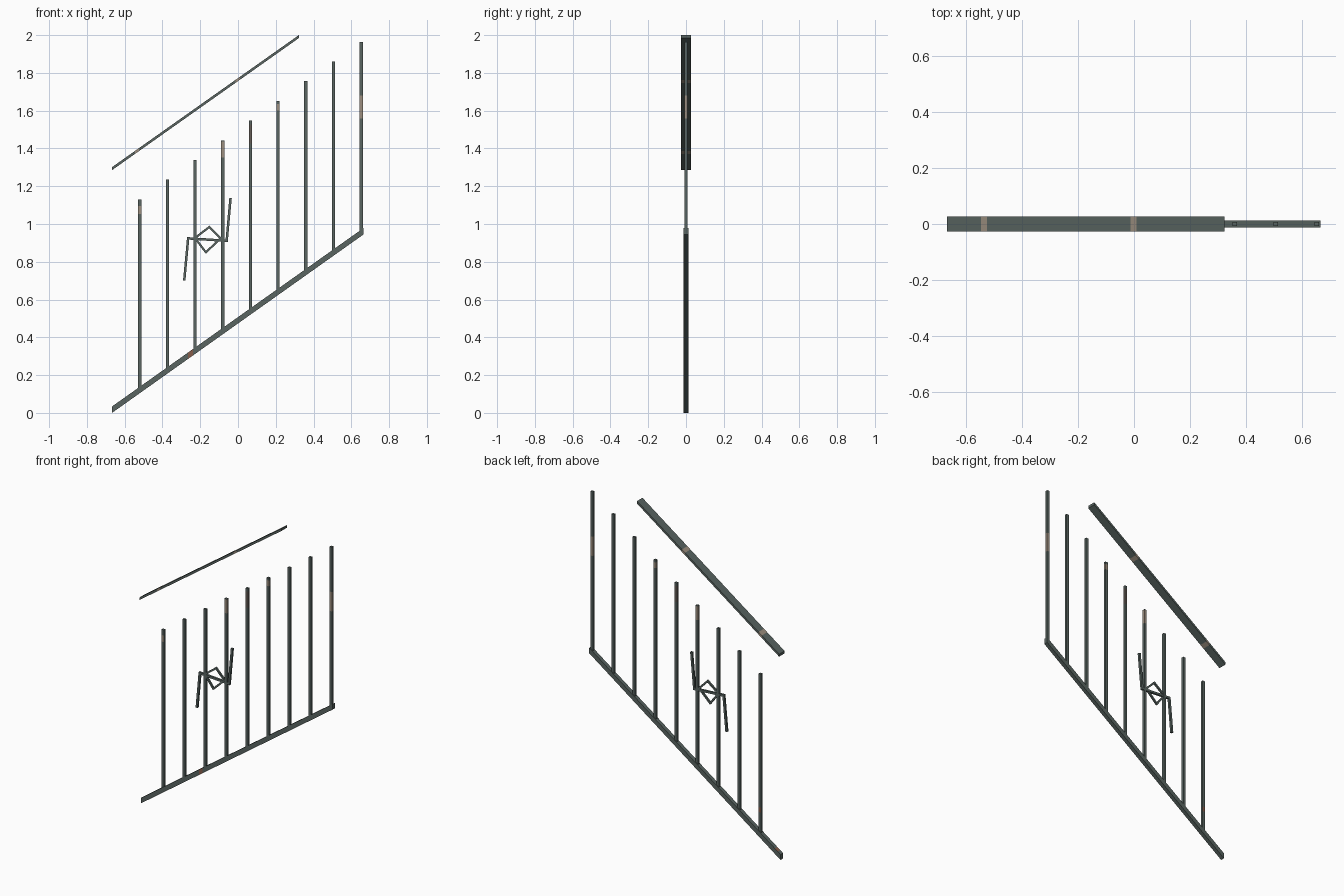
import bpy, bmesh
from mathutils import Vector

if "Cube" in bpy.data.objects:
    bpy.data.objects.remove(bpy.data.objects["Cube"])


def material(name, rgb):
    m = bpy.data.materials.new(name)
    m.diffuse_color = (*rgb, 1)
    m.use_nodes = True
    m.node_tree.nodes["Principled BSDF"].inputs["Base Color"].default_value = m.diffuse_color
    return m


MATS = [material("weathered grey iron", (0.100, 0.130, 0.121)),
        material("bare tan metal", (0.33, 0.27, 0.21)),
        material("brown rust", (0.24, 0.11, 0.07)),
        material("dark brown stain", (0.13, 0.11, 0.095))]
ALL = (0, 1, 2, 3)


def beam(name, path, u, v, patches=()):
    """Four-sided bar; patches are (start, end, material, sides) bands along it."""
    a, b = Vector(path[0]), Vector(path[1])
    u, v = Vector(u), Vector(v)
    ts = sorted({0, 1, *(t for p in patches for t in p[:2])})
    bm = bmesh.new()
    rings = [[bm.verts.new(a.lerp(b, t) + o) for o in (-u - v, u - v, u + v, v - u)] for t in ts]
    for i, (r, s) in enumerate(zip(rings, rings[1:])):
        mid = (ts[i] + ts[i + 1]) / 2
        for k in ALL:
            f = bm.faces.new((r[k], r[(k + 1) % 4], s[(k + 1) % 4], s[k]))
            f.material_index = next((m for t0, t1, m, sides in patches
                                     if t0 < mid < t1 and k in sides), 0)
    bm.faces.new(rings[0][::-1])
    bm.faces.new(rings[-1])
    bmesh.ops.recalc_face_normals(bm, faces=bm.faces)
    me = bpy.data.meshes.new(name)
    bm.to_mesh(me)
    bm.free()
    for m in MATS:
        me.materials.append(m)
    ob = bpy.data.objects.new(name, me)
    bpy.context.collection.objects.link(ob)


def rod(name, a, b, half=0.0065):
    """Square rod lying in the plane of the railing."""
    a, b = Vector((a[0], 0, a[1])), Vector((b[0], 0, b[1]))
    d = (b - a).normalized()
    beam(name, (a - d * half, b + d * half), (0, half, 0), d.cross(Vector((0, 1, 0))) * half)


# Sloping rails with vertical end cuts
beam("handrail", ((-0.667, 0, 1.293), (0.322, 0, 1.992)), (0, 0.027, 0), (0, 0, 0.008),
     [(0.122, 0.145, 1, ALL), (0.662, 0.684, 1, ALL)])
beam("bottom_rail", ((-0.667, 0, 0.017), (0.665, 0, 0.962)), (0, 0.0125, 0), (0, 0, 0.017),
     [(0.303, 0.322, 2, (3,)), (0.015, 0.03, 2, (2,))])

# Vertical balusters
WORN = {0: [(0.925, 0.965, 1, (0,)), (0.14, 0.17, 2, (2,))], 3: [(0.91, 0.995, 1, ALL)],
        4: [(0.88, 0.98, 3, ALL)], 5: [(0.95, 0.985, 1, ALL)], 8: [(0.60, 0.72, 1, ALL)]}
for i in range(9):
    x, z = -0.520 + 0.1465 * i, 0.128 + 0.1043 * i
    beam(f"baluster_{i + 1}", ((x, 0, z - 0.01), (x, 0, z + 1.002)),
         (0.0085, 0, 0), (0, 0.0075, 0), WORN.get(i, ()))

# Bent ornament: diamond, cross bar and two arms
left, right = (-0.264, 0.924), (-0.060, 0.911)
rod("ornament_bar", left, right)
rod("ornament_lower_arm", left, (-0.284, 0.708))
rod("ornament_upper_arm", right, (-0.040, 1.132))
diamond = [(-0.152, 0.984), (-0.092, 0.924), (-0.170, 0.850), (-0.228, 0.926)]
for i in range(4):
    rod(f"ornament_diamond_{i + 1}", diamond[i], diamond[(i + 1) % 4], 0.0055)
